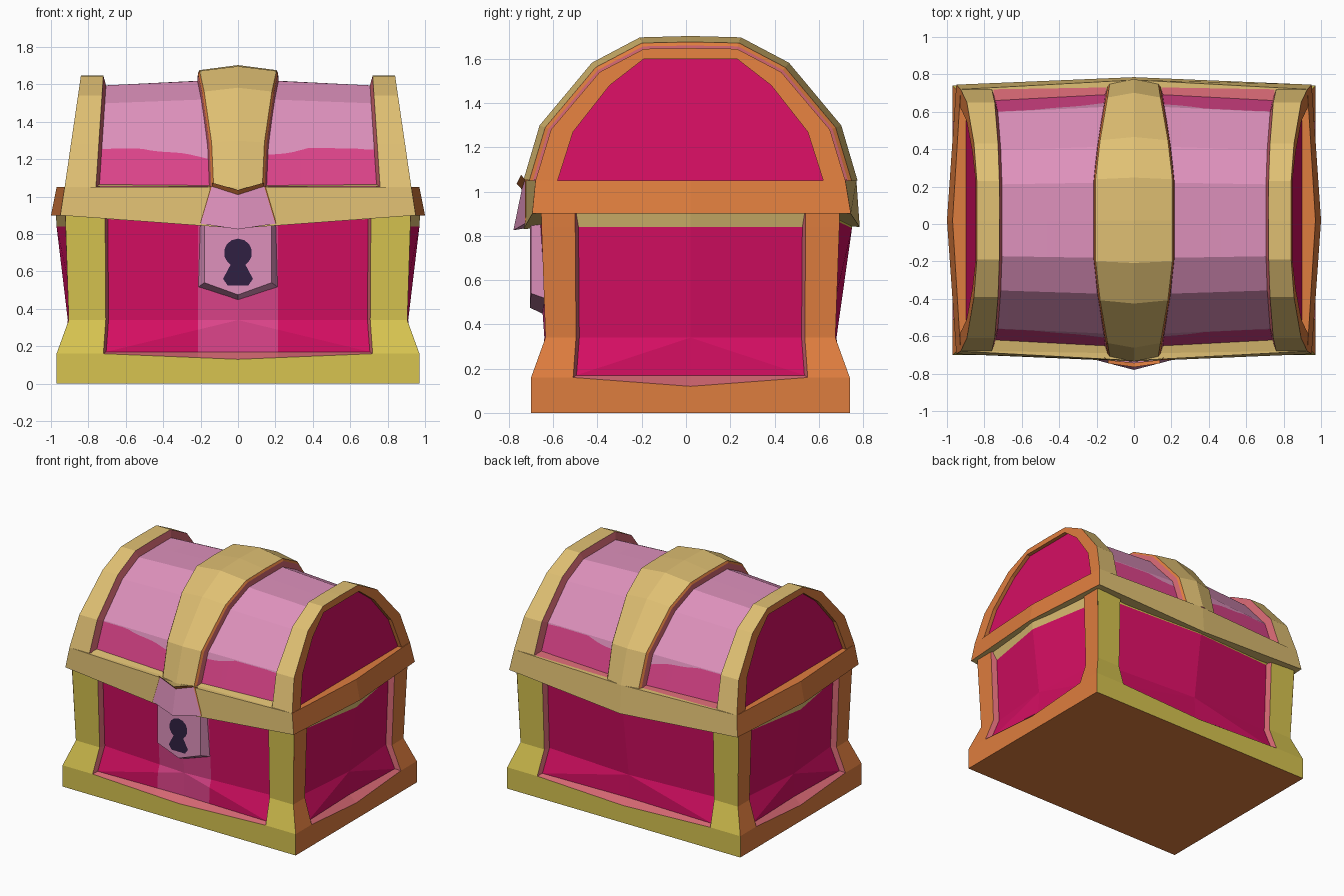
import bpy, bmesh, math
from mathutils import Vector

if "Cube" in bpy.data.objects:
    bpy.data.objects.remove(bpy.data.objects["Cube"])

CY = 0.02                      # depth centre of the chest


def lin(c):
    c /= 255
    return c / 12.92 if c < 0.04045 else ((c + 0.055) / 1.055) ** 2.4


MATS = {}
for mname, rgb in {"lid_gold": (224, 192, 115), "base_gold": (215, 196, 80),
                   "orange": (222, 125, 62), "magenta": (212, 14, 98),
                   "hot_pink": (220, 68, 138), "lilac_pink": (222, 145, 188),
                   "coral": (212, 103, 114), "dark_purple": (48, 32, 66)}.items():
    m = bpy.data.materials.new(mname)
    m.diffuse_color = (*[lin(c) for c in rgb], 1)
    m.use_nodes = True
    m.node_tree.nodes["Principled BSDF"].inputs["Base Color"].default_value = m.diffuse_color
    MATS[mname] = m


class Part:
    """Collects faces with named materials and turns them into an object."""

    def __init__(self, name):
        self.name, self.bm, self.used = name, bmesh.new(), []

    def slot(self, mat):
        if mat not in self.used:
            self.used.append(mat)
        return self.used.index(mat)

    def face(self, mat, *pts):
        f = self.bm.faces.new([self.bm.verts.new(p) for p in pts])
        f.material_index = self.slot(mat)

    def strip(self, mat, a, b):
        for i in range(len(a) - 1):
            self.face(mat, a[i], a[i + 1], b[i + 1], b[i])

    def finish(self, centre=(0, CY, 0.6)):
        bm = self.bm
        bmesh.ops.remove_doubles(bm, verts=bm.verts, dist=1e-4)
        bmesh.ops.recalc_face_normals(bm, faces=bm.faces)
        c = Vector(centre)
        if sum(f.calc_area() * f.normal.dot(f.calc_center_median() - c) for f in bm.faces) < 0:
            bmesh.ops.reverse_faces(bm, faces=bm.faces)
        me = bpy.data.meshes.new(self.name)
        bm.to_mesh(me)
        bm.free()
        for u in self.used:
            me.materials.append(MATS[u])
        ob = bpy.data.objects.new(self.name, me)
        bpy.context.collection.objects.link(ob)


# ---------- base: four flared sides with sunken, folded panels ----------
def base_side(name, place, D, W, o, zt, zc, dip, frame, top, bulge, stripe=False):
    p = Part(name)
    levels = [(0, 0), (0, 0.16), (-0.065, 0.34), (-0.047, zt), (-0.045, 0.93)]
    P = lambda u, out, z: place(u, out, z)
    cb, cm, ct = P(0, D - 0.055, 0.17), P(0, D - 0.06, 0.34), P(0, D + bulge, zc)
    for s in (1, -1):
        corner = [P(s * (W + e), D + e, z) for e, z in levels]
        edge = [P(s * (o + e * 0.2), D + e, z) for e, z in levels]
        inner = [P(s * (o - 0.015 + e * 0.2), D + e - 0.04, z + (0.01 if z == 0.16 else 0))
                 for e, z in levels[1:4]]
        p.strip(frame, corner, edge)                                  # post
        p.face(frame, edge[0], edge[1], P(0, D, dip), P(0, D, 0))     # plinth
        p.strip("coral", edge[1:4], inner)                            # recess wall
        p.face("coral", edge[1], P(0, D, dip), cb, inner[0])          # ledge
        p.face("magenta", inner[0], cm, cb)
        p.face("magenta", inner[0], inner[1], cm)
        p.face("magenta", inner[1], inner[2], ct, cm)
        p.face(top, inner[2], ct, P(0, D + bulge + 0.005, 0.93), edge[4])
        p.face("coral", edge[3], edge[4], inner[2])
    if stripe:                                                        # pink stripe below the lock
        for x in (-0.215, 0.215):
            g = p.bm.verts[:] + p.bm.edges[:] + p.bm.faces[:]
            bmesh.ops.bisect_plane(p.bm, geom=g, plane_co=(x, 0, 0), plane_no=(1, 0, 0))
        for f in p.bm.faces:
            if f.material_index == p.slot("magenta") and abs(f.calc_center_median().x) < 0.215:
                f.material_index = p.slot("hot_pink")
    p.finish()


for name, sgn, bulge in (("base_front", -1, -0.025), ("base_back", 1, 0.01)):
    base_side(name, lambda u, out, z, s=sgn: (u, CY + s * out, z), 0.72, 0.97, 0.72,
              0.88, 0.835, 0.13, "base_gold", "base_gold", bulge, sgn < 0)
for name, sgn in (("base_right", 1), ("base_left", -1)):
    base_side(name, lambda u, out, z, s=sgn: (s * out, CY + u, z), 0.97, 0.72, 0.53,
              0.84, 0.84, 0.12, "orange", "lid_gold", 0.0)

p = Part("base_bottom")
p.face("orange", *[(x * 0.97, CY + y * 0.72, 0.0) for x, y in ((-1, -1), (1, -1), (1, 1), (-1, 1))])
p.finish()

# ---------- lid rim: belt bulging at the middle of each side ----------
p = Part("lid_rim")
low = [(-0.95, -0.695, 0.9), (0, -0.735, 0.83), (0.95, -0.695, 0.9), (1.0, CY, 0.9),
       (0.95, 0.745, 0.9), (0, 0.785, 0.84), (-0.95, 0.745, 0.9), (-1.0, CY, 0.9)]
high = [(-0.927, -0.68, 1.05), (0, -0.73, 1.05), (0.927, -0.68, 1.05), (0.97, CY, 1.05),
        (0.927, 0.72, 1.05), (0, 0.77, 1.05), (-0.927, 0.72, 1.05), (-0.97, CY, 1.05)]
for i in range(8):
    j = (i + 1) % 8
    mat = "orange" if i in (2, 3, 6, 7) else "lid_gold"
    p.face(mat, low[i], low[j], high[j], high[i])
    p.face(mat, high[i], high[j], (0, CY, 1.05))
    p.face("lid_gold", low[i], low[j], (0, CY, 0.9))
p.finish((0, CY, 0.97))

# ---------- lid arch ----------
HALF = [(0.70, 1.05), (0.63, 1.28), (0.41, 1.54), (0.21, 1.645), (0, 1.648)]
INNER = [(0.60, 1.05), (0.53, 1.27), (0.365, 1.48), (0.21, 1.60), (0, 1.60)]


def mirror(half):
    return [(-y, z) for y, z in half] + [(y, z) for y, z in half[-2::-1]]


def arch(d, half=HALF):
    """Arch profile moved outwards by d."""
    out = []
    for y, z in half:
        r = math.hypot(y, z - 1.05)
        out.append((y + d * y / r, z + d * (z - 1.05) / r))
    return mirror(out)


def ring(profile, xf):
    return [(xf(z), CY + y, z) for y, z in profile]


# arched end bands with sunken end panels
for s, side in ((1, "right"), (-1, "left")):
    p = Part("lid_end_" + side)
    xo = lambda z: s * (0.927 - 0.146 * (z - 1.05))
    xi = lambda z: s * (0.76 - 0.067 * (z - 1.05))
    outer = ring(arch(0), xo)
    inside = ring(arch(0), xi)
    lip = ring(mirror(INNER), xo)
    panel = ring(mirror(INNER), lambda z: xo(z) - s * 0.03)
    p.strip("lid_gold", outer, inside)
    p.strip("coral", inside, ring(arch(-0.06), lambda z: xi(z) - s * 0.02))
    p.strip("orange", outer, lip)
    p.strip("orange", lip, panel)
    p.face("magenta", *panel)
    p.finish((s * 0.7, CY, 1.2))

# sunken lid panels with a wavy two-tone border
p = Part("lid_panels")
prev = None
N = 36
for k in range(N + 1):
    x = -0.76 + 1.52 * k / N
    a = arch(-0.018 - 0.038 * abs(x) / 0.76)
    wz = 1.235 + 0.035 * math.cos(2 * math.pi * (x - 0.53) / 1.18) + 0.008 * math.sin(17 * x)
    for i0, i1, at in ((0, 1, 1), (len(a) - 1, len(a) - 1, None)):
        (y0, z0), (y1, z1) = (a[0], a[1]) if at else (a[-1], a[-2])
        t = min(0.97, (wz - z0) / (z1 - z0))
        w = (y0 + (y1 - y0) * t, z0 + (z1 - z0) * t)
        a.insert(1 if at else len(a) - 1, w)
    cur = ring(a, lambda z: x)
    if prev:
        p.strip("hot_pink", prev[:2], cur[:2])
        p.strip("lilac_pink", prev[1:-1], cur[1:-1])
        p.strip("hot_pink", prev[-2:], cur[-2:])
    prev = cur
p.finish((0, CY, 1.0))

# crowned centre band, wider at the top
p = Part("lid_centre_band")
for s in (1, -1):
    def hw(extra):
        return lambda z: s * (0.13 + 0.07 * (max(0, z - 1.05) / 0.6) ** 2 + extra)
    rings = [ring(arch(0.055), lambda z: 0), ring(arch(0.028), hw(0)),
             ring(arch(0.012), hw(0.012)), ring(arch(-0.05), hw(0.03))]
    for mat, a, b in zip(("lid_gold", "orange", "coral"), rings, rings[1:]):
        p.strip(mat, a, b)
p.finish((0, CY, 1.0))

# sills in front of and behind the lid panels
for sy, side in ((-1, "front"), (1, "back")):
    for sx in (-1, 1):
        p = Part("lid_sill_" + side)
        ya, yb = CY + sy * 0.71, CY + sy * 0.64
        p.face("coral" if sy > 0 else "lid_gold", (sx * 0.15, ya, 1.053), (sx * 0.75, ya - sy * 0.01, 1.053),
               (sx * 0.75, yb, 1.065), (sx * 0.15, yb, 1.065))
        p.finish()

# ---------- clasp on the rim ----------
p = Part("clasp")
for s in (1, -1):
    t0, t1 = (0, -0.742, 1.01), (s * 0.14, -0.727, 1.055)
    b0, b1 = (0, -0.78, 0.825), (s * 0.2, -0.728, 0.855)
    e1, e2 = (s * 0.16, -0.712, 1.055), (s * 0.225, -0.705, 0.86)
    p.face("lilac_pink", t0, t1, b1, b0)
    p.face("orange", t1, e1, e2, b1)
    p.face("lilac_pink", b0, b1, e2, (0, -0.69, 0.84))
    p.face("orange", t0, t1, (s * 0.14, -0.745, 1.075), (0, -0.765, 1.035))
p.finish((0, -0.5, 0.95))

# ---------- lock with keyhole ----------
p = Part("lock_plate")
front = [(-0.18, -0.70, 0.88), (-0.18, -0.70, 0.54), (0, -0.705, 0.475),
         (0.18, -0.70, 0.54), (0.18, -0.70, 0.88)]
back = [(-0.215, -0.63, 0.88), (-0.215, -0.63, 0.515), (0, -0.63, 0.44),
        (0.215, -0.63, 0.515), (0.215, -0.63, 0.88)]
p.face("lilac_pink", *front[:3], (0, -0.705, 0.88))
p.face("lilac_pink", *front[2:], (0, -0.705, 0.88))
p.strip("lilac_pink", front, back)
p.finish((0, -0.5, 0.7))

p = Part("keyhole")
pts = [(0.075 * math.cos(math.radians(a)), 0.70 + 0.075 * math.sin(math.radians(a)))
       for a in range(-40, 221, 26)]
pts += [(-0.04, 0.635), (-0.08, 0.56), (-0.055, 0.525), (0.055, 0.525), (0.08, 0.56), (0.04, 0.635)]
p.face("dark_purple", *[(x, -0.709, z) for x, z in pts])
p.finish()
